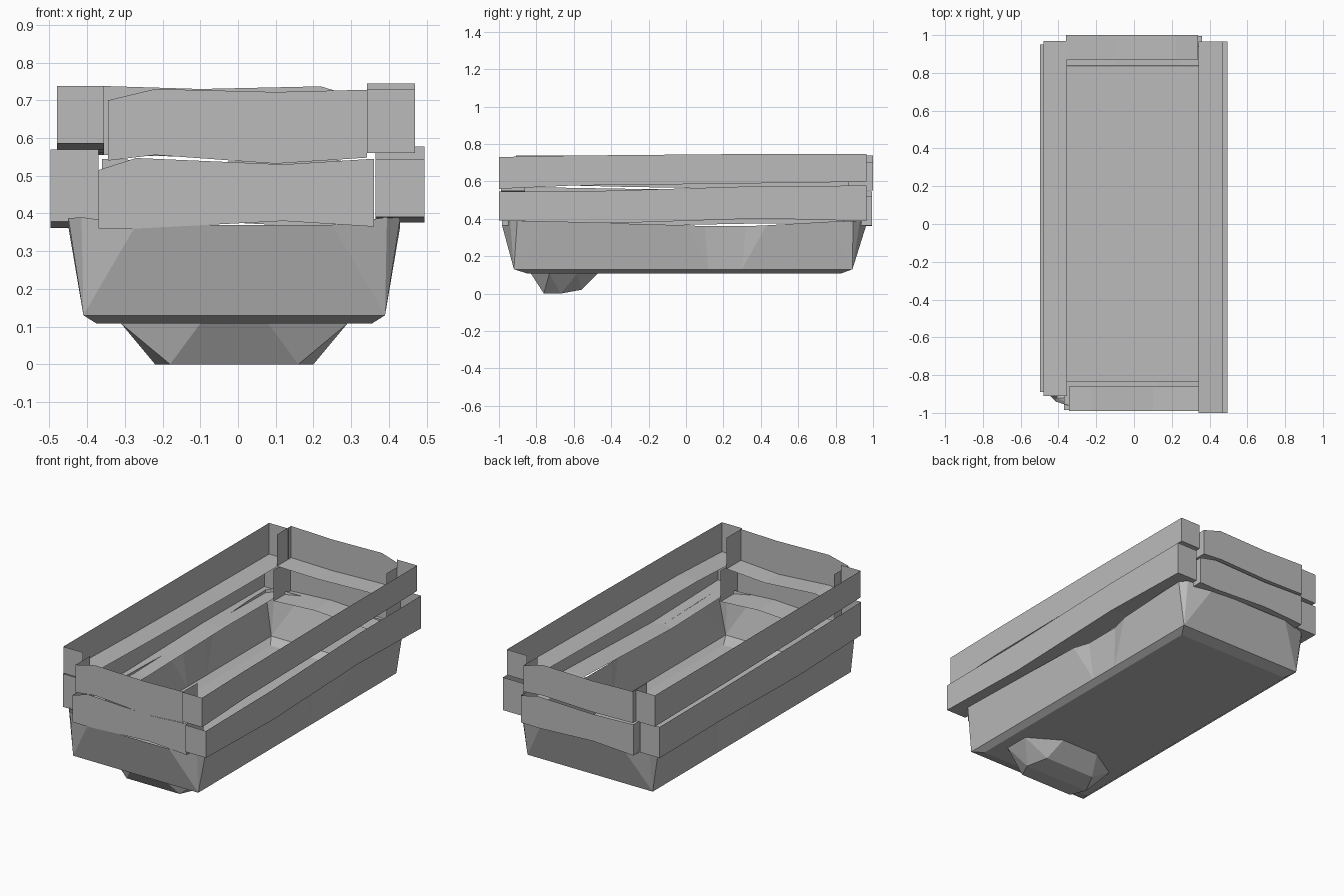
import bpy
import bmesh

cube = bpy.data.objects.get("Cube")
if cube:
    bpy.data.objects.remove(cube, do_unlink=True)

grey = bpy.data.materials.new("plain grey")
grey.use_nodes = True
colour = (0.5, 0.5, 0.5, 1)
grey.diffuse_color = colour
grey.node_tree.nodes["Principled BSDF"].inputs["Base Color"].default_value = colour


def finish(name, bm):
    mesh = bpy.data.meshes.new(name)
    bm.to_mesh(mesh)
    bm.free()
    mesh.materials.append(grey)
    obj = bpy.data.objects.new(name, mesh)
    bpy.context.collection.objects.link(obj)
    return obj


def add_face(bm, *points):
    return bm.faces.new([bm.verts.new(p) for p in points])


def plank(name, axis, outer, inner, stations):
    """Wavy open board: outer wall, underside and end caps.
    Stations are (position along the board, bottom, top)."""
    def place(along, across, z):
        return (across, along, z) if axis == "y" else (along, across, z)

    bm = bmesh.new()
    rings = []
    for along, low, high in stations:
        corners = ((outer, low), (outer, high), (inner, high), (inner, low))
        rings.append([bm.verts.new(place(along, a, z)) for a, z in corners])
    hidden = []
    for a, b in zip(rings, rings[1:]):
        for i in range(4):
            j = (i + 1) % 4
            face = bm.faces.new((a[i], a[j], b[j], b[i]))
            if i in (1, 2):          # open top and inner side
                hidden.append(face)
    bm.faces.new(rings[0])
    bm.faces.new(rings[-1])
    bmesh.ops.recalc_face_normals(bm, faces=bm.faces[:])
    bmesh.ops.delete(bm, geom=hidden, context="FACES")
    return finish(name, bm)


# Long side boards
plank("left_upper_board", "y", 0.47, 0.342,
      [(-1, 0.56, 0.73), (-0.6, 0.578, 0.738), (0.2, 0.587, 0.745), (0.965, 0.598, 0.745)])
plank("left_lower_board", "y", 0.495, 0.365,
      [(-1, 0.39, 0.545), (-0.4, 0.376, 0.55), (0.4, 0.402, 0.575), (0.965, 0.388, 0.577)])
plank("right_upper_board", "y", -0.48, -0.355,
      [(-0.91, 0.585, 0.738), (-0.3, 0.57, 0.737), (0.4, 0.56, 0.735), (0.97, 0.555, 0.735)])
plank("right_lower_board", "y", -0.497, -0.37,
      [(-0.89, 0.378, 0.57), (-0.3, 0.362, 0.56), (0.4, 0.375, 0.552), (0.95, 0.37, 0.55)])

# Short end boards
plank("front_upper_board", "x", -0.99, -0.86,
      [(-0.345, 0.54, 0.7), (-0.22, 0.555, 0.73), (0.1, 0.532, 0.722), (0.342, 0.548, 0.728)])
plank("front_lower_board", "x", -0.985, -0.83,
      [(-0.37, 0.36, 0.515), (-0.27, 0.36, 0.547), (0.12, 0.38, 0.53), (0.36, 0.365, 0.545)])
plank("back_upper_board", "x", 1.0, 0.87,
      [(-0.36, 0.555, 0.738), (-0.1, 0.55, 0.73), (0.22, 0.56, 0.737), (0.34, 0.55, 0.7)])
plank("back_lower_board", "x", 0.995, 0.84,
      [(-0.36, 0.365, 0.545), (-0.1, 0.38, 0.535), (0.25, 0.362, 0.545), (0.36, 0.365, 0.52)])

# Faceted tub with dented long walls and chipped corners
bm = bmesh.new()
CX, LOW, HIGH = -0.01, 0.13, 0.385
ends = {-1: (-0.92, -0.85, -0.985, -0.94, -0.73),
        1: (0.89, 0.83, 0.965, 0.93, 0.78)}
for s in (-1, 1):
    def at(x, y, z):
        return (CX + s * x, y, z)

    front, back = ends[-1], ends[1]
    base = [at(0.4, y, LOW) for y in (front[0], 0.12, 0.3, back[0])]
    rim = [at(x, y, z) for x, y, z in (
        (0.44, front[4], HIGH), (0.44, 0, 0.365), (0.415, 0.1, 0.36),
        (0.415, 0.32, 0.36), (0.44, 0.43, 0.365), (0.44, back[4], HIGH))]
    add_face(bm, base[0], base[1], rim[1], rim[0])
    add_face(bm, base[1], rim[2], rim[1])
    add_face(bm, base[1], base[2], rim[3], rim[2])
    add_face(bm, base[2], rim[4], rim[3])
    add_face(bm, base[2], base[3], rim[5], rim[4])
    # lower bevel on this side
    add_face(bm, *base, at(0.365, back[1], 0.108), at(0.365, front[1], 0.108))
    # corner facets
    for e, corner, edge in ((front, base[0], rim[0]), (back, base[3], rim[5])):
        chip = at(0.405, e[3], 0.39)
        flare = at(0.44, e[3] * 0.96, 0.387)
        add_face(bm, corner, edge, flare)
        add_face(bm, corner, flare, chip)
        add_face(bm, corner, chip, at(0.26, e[2], 0.37))
for e in ends.values():
    add_face(bm, (CX - 0.4, e[0], LOW), (CX + 0.4, e[0], LOW),
             (CX + 0.26, e[2], 0.37), (CX - 0.26, e[2], 0.37))
    add_face(bm, (CX - 0.4, e[0], LOW), (CX + 0.4, e[0], LOW),
             (CX + 0.365, e[1], 0.108), (CX - 0.365, e[1], 0.108))
floor = add_face(bm, *[(CX + sx * 0.365, ends[sy][1], 0.108)
                       for sx, sy in ((-1, -1), (1, -1), (1, 1), (-1, 1))])
bmesh.ops.remove_doubles(bm, verts=bm.verts[:], dist=0.0005)
bmesh.ops.recalc_face_normals(bm, faces=bm.faces[:])
bm.normal_update()
if floor.normal.z > 0:
    bmesh.ops.reverse_faces(bm, faces=bm.faces[:])
finish("tub", bm)

# Faceted foot under the front end
bm = bmesh.new()
top = [(0.09, -0.83), (0.3, -0.73), (0.3, -0.58), (0.12, -0.47)]
sole = [(0.17, -0.76, 0), (0.21, -0.67, 0), (0.16, -0.56, 0.02)]
rings = []
for s in (1, -1):
    t = [bm.verts.new((CX + s * x, y, 0.108)) for x, y in top]
    b = [bm.verts.new((CX + s * x, y, z)) for x, y, z in sole]
    for f in ((t[0], t[1], b[0]), (t[1], b[1], b[0]), (t[1], t[2], b[1]),
              (t[2], b[2], b[1]), (t[2], t[3], b[2])):
        bm.faces.new(f)
    rings.append((t, b))
(t1, b1), (t2, b2) = rings
bm.faces.new((t1[0], t2[0], b2[0], b1[0]))
bm.faces.new((t1[3], t2[3], b2[2], b1[2]))
for i in range(2):
    bm.faces.new((b1[i], b1[i + 1], b2[i + 1], b2[i]))
lid = bm.faces.new(t1 + t2[::-1])
bmesh.ops.recalc_face_normals(bm, faces=bm.faces[:])
bmesh.ops.delete(bm, geom=[lid], context="FACES_ONLY")
finish("foot", bm)
